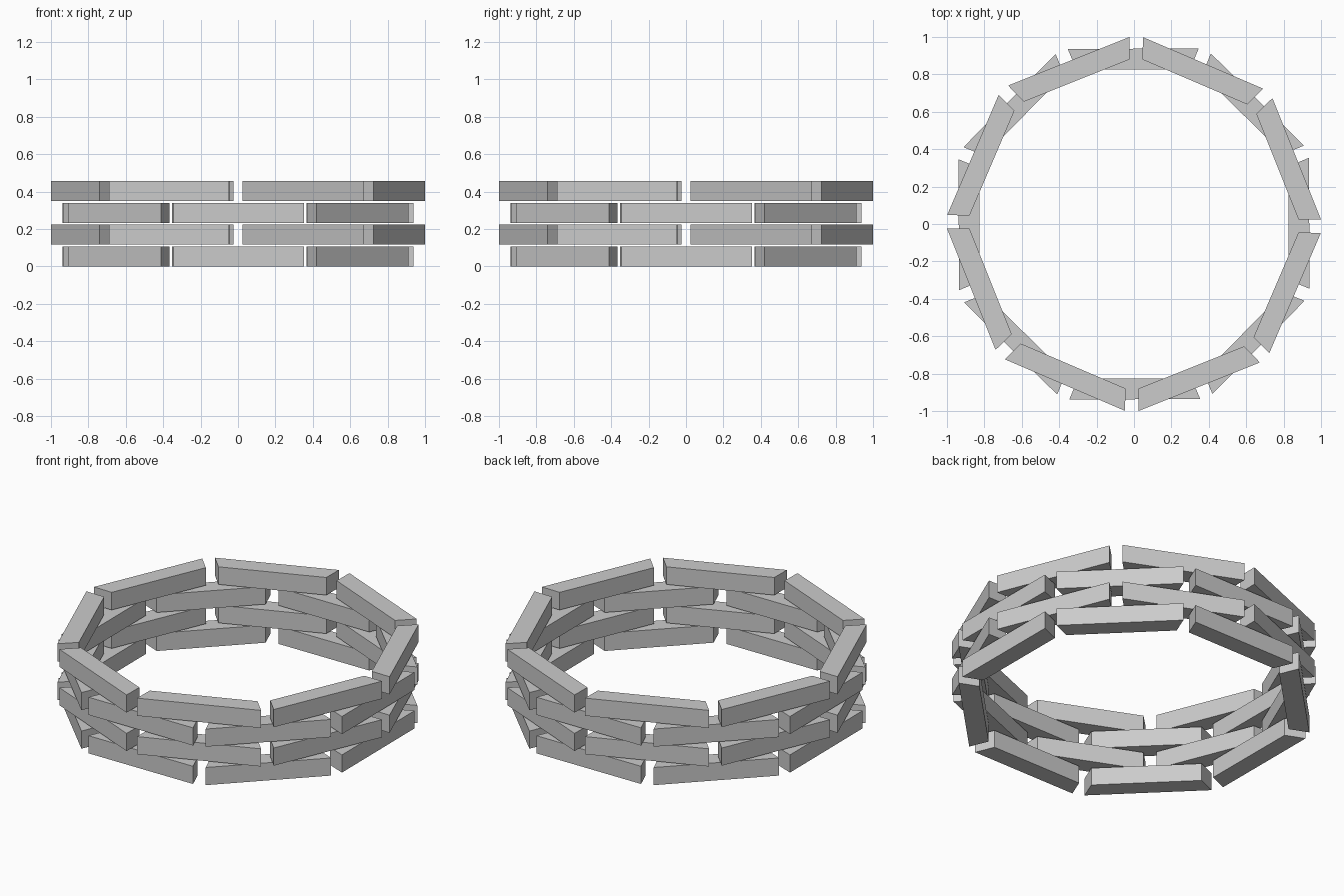
import bpy, bmesh
from math import radians, tan

if "Cube" in bpy.data.objects:
    bpy.data.objects.remove(bpy.data.objects["Cube"])

R_OUT, R_IN = 0.937, 0.826      # distance of outer / inner faces from the centre
HALF_OUT = 0.35                 # half length of the outer face
HALF_IN = HALF_OUT - (R_OUT - R_IN) * tan(radians(22.5))
HEIGHT, PITCH = 0.107, 0.1165   # block height and layer spacing


def block_mesh():
    # wedge-ended block: trapezoid profile extruded upward
    bm = bmesh.new()
    profile = [(R_IN, -HALF_IN), (R_OUT, -HALF_OUT), (R_OUT, HALF_OUT), (R_IN, HALF_IN)]
    face = bm.faces.new([bm.verts.new((x, y, 0)) for x, y in profile])
    top = bmesh.ops.extrude_face_region(bm, geom=[face])["geom"]
    bmesh.ops.translate(bm, vec=(0, 0, HEIGHT),
                        verts=[g for g in top if isinstance(g, bmesh.types.BMVert)])
    bmesh.ops.recalc_face_normals(bm, faces=bm.faces)
    mesh = bpy.data.meshes.new("ring_block")
    bm.to_mesh(mesh)
    bm.free()
    return mesh


# four courses of eight blocks, alternate courses staggered like brickwork
mesh = block_mesh()
for layer in range(4):
    stagger = 21.8 if layer % 2 else 0.25
    for i in range(8):
        ob = bpy.data.objects.new(f"course_{layer + 1}_block_{i + 1}", mesh)
        ob.location.z = layer * PITCH
        ob.rotation_euler.z = radians(45 * i + stagger)
        bpy.context.collection.objects.link(ob)
